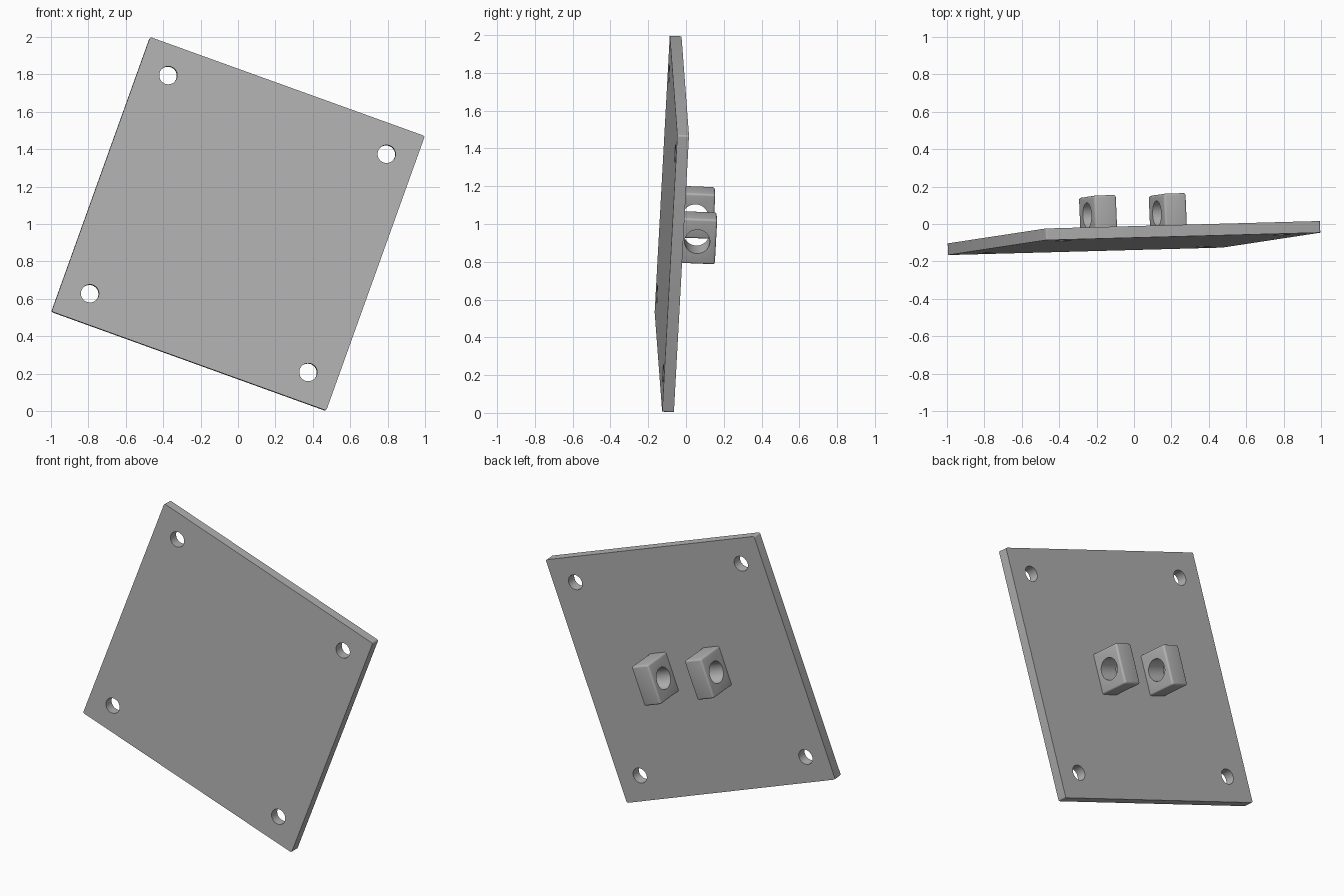
import bpy
import bmesh
from math import radians
from mathutils import Matrix, Vector

if "Cube" in bpy.data.objects:
    bpy.data.objects.remove(bpy.data.objects["Cube"], do_unlink=True)

# Single grey material
grey = bpy.data.materials.new("plain grey")
grey.use_nodes = True
colour = (0.45, 0.45, 0.45, 1)
grey.diffuse_color = colour
grey.node_tree.nodes["Principled BSDF"].inputs["Base Color"].default_value = colour

# Tilted frame of the plate: across, outward to the back, and up the plate
across = Vector((1.47, 0.04, -0.53)).normalized()
outward = Vector((0.53, 0.08, 1.46)).cross(across).normalized()
upward = across.cross(outward)
frame = Matrix((across, outward, upward)).transposed().to_4x4()
frame.translation = (0, -0.075, 1.0)


def make_object(name, bm):
    mesh = bpy.data.meshes.new(name)
    bm.to_mesh(mesh)
    bm.free()
    mesh.materials.append(grey)
    obj = bpy.data.objects.new(name, mesh)
    bpy.context.collection.objects.link(obj)
    obj.matrix_world = frame
    return obj


def rounded_box(name, centre, size, radius, keep_edge):
    """Box with the edges chosen by keep_edge rounded off."""
    bm = bmesh.new()
    bmesh.ops.create_cube(bm, size=1)
    bmesh.ops.scale(bm, vec=size, verts=bm.verts)
    edges = [e for e in bm.edges if keep_edge(e.verts[0].co - e.verts[1].co)]
    bmesh.ops.bevel(bm, geom=edges, offset=radius, segments=4, profile=0.5,
                    affect='EDGES')
    bmesh.ops.translate(bm, vec=centre, verts=bm.verts)
    return make_object(name, bm)


def drill(obj, centres, radius, axis):
    """Cut round through holes along a local axis."""
    bm = bmesh.new()
    turn = Matrix.Rotation(radians(90), 4, axis)
    for centre in centres:
        bmesh.ops.create_cone(bm, cap_ends=True, segments=48, radius1=radius,
                              radius2=radius, depth=0.3,
                              matrix=Matrix.Translation(centre) @ turn)
    cutter = make_object("hole_cutter", bm)
    cutter.hide_render = True
    cut = obj.modifiers.new("holes", 'BOOLEAN')
    cut.object = cutter
    cut.solver = 'EXACT'
    bpy.ops.object.select_all(action='DESELECT')
    bpy.context.view_layer.objects.active = obj
    obj.select_set(True)
    bpy.ops.object.modifier_apply(modifier=cut.name)
    bpy.data.objects.remove(cutter, do_unlink=True)
    bpy.ops.object.shade_smooth_by_angle(angle=radians(30))


# Square mounting plate with four corner holes
THICK = 0.062
plate = rounded_box("mounting_plate", (0, 0, 0), (1.56, THICK, 1.56), 0.01,
                    lambda d: abs(d.y) > 0.01)
drill(plate, [(x, 0, z) for x in (-0.62, 0.62) for z in (-0.62, 0.62)],
      0.048, 'X')

# Pair of pierced lugs on the back, sunk slightly into the plate
base, top = THICK / 2 - 0.015, THICK / 2 + 0.197
for name, x in (("right_lug", -0.198), ("left_lug", 0.198)):
    lug = rounded_box(name, (x, (base + top) / 2, 0),
                      (0.125, top - base, 0.253), 0.012, lambda d: True)
    drill(lug, [(x, 0.128, 0)], 0.067, 'Y')
